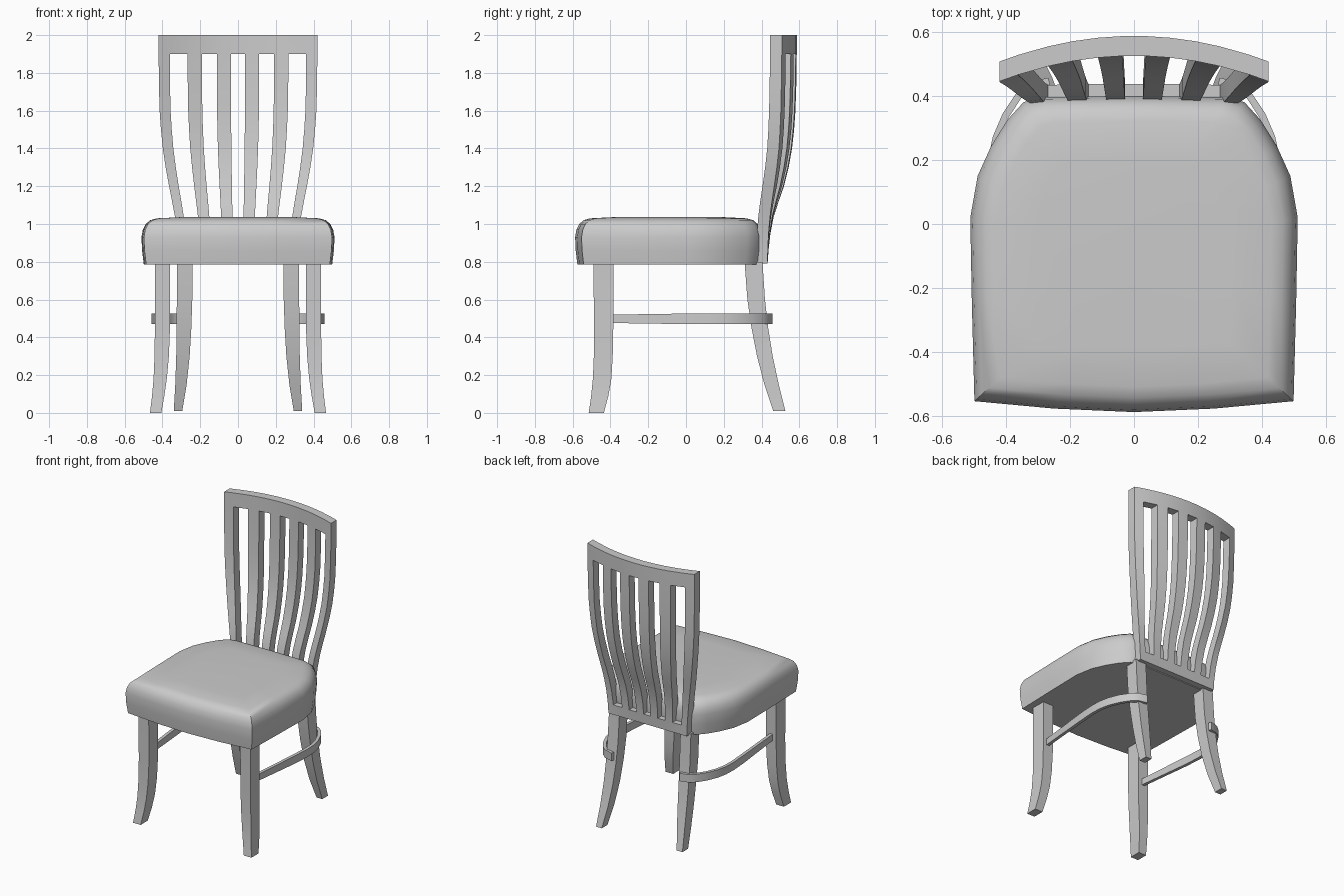
import bpy, bmesh
from mathutils import Vector

if "Cube" in bpy.data.objects:
    bpy.data.objects.remove(bpy.data.objects["Cube"])


def finish(name, bm, mirror=False, angle=0.6):
    bmesh.ops.recalc_face_normals(bm, faces=bm.faces)
    me = bpy.data.meshes.new(name)
    bm.to_mesh(me)
    bm.free()
    ob = bpy.data.objects.new(name, me)
    bpy.context.collection.objects.link(ob)
    if mirror:
        ob.modifiers.new("Mirror", 'MIRROR').use_mirror_merge = False
    bpy.ops.object.select_all(action='DESELECT')
    ob.select_set(True)
    bpy.context.view_layer.objects.active = ob
    bpy.ops.object.shade_smooth_by_angle(angle=angle)
    return ob


def loft(name, rings, mirror=False, angle=0.6):
    """Skin a list of closed rings and cap both ends."""
    bm = bmesh.new()
    vs = [[bm.verts.new(p) for p in ring] for ring in rings]
    n = len(rings[0])
    for a, b in zip(vs, vs[1:]):
        for i in range(n):
            j = (i + 1) % n
            bm.faces.new((a[i], a[j], b[j], b[i]))
    bm.faces.new(vs[0])
    bm.faces.new(vs[-1])
    return finish(name, bm, mirror, angle)


def leg(name, sections):
    rings = [[(x0, y0, z), (x1, y0, z), (x1, y1, z), (x0, y1, z)]
             for z, x0, x1, y0, y1 in sections]
    loft(name, rings, mirror=True)


# Cushioned seat: half outline mirrored, stacked in rings with a soft top edge
half = [(0, -.587), (.25, -.576), (.498, -.553), (.506, -.25), (.511, .02),
        (.488, .15), (.445, .245), (.395, .325), (.345, .38), (.29, .396), (0, .40)]
outline = half + [(-x, y) for x, y in half[-2:0:-1]]
cy = -.09
levels = [(.012, .785), (.003, .86), (0, .93), (.007, .97), (.022, 1.0),
          (.045, 1.02), (.08, 1.03), (.2, 1.036)]
loft("seat", [[(x * (1 - d / .5), cy + (y - cy) * (1 - d / .5), z) for x, y in outline]
              for d, z in levels], angle=0.7)

# Legs: (z, inner x, outer x, front y, rear y)
leg("front_leg", [(.80, .36, .44, -.49, -.385), (.45, .36, .44, -.487, -.385),
                  (.30, .366, .442, -.488, -.388), (.18, .377, .447, -.493, -.395),
                  (.09, .390, .455, -.502, -.411), (0, .406, .466, -.515, -.435)])
leg("rear_leg", [(.80, .24, .322, .31, .405), (.60, .242, .324, .325, .418),
                 (.45, .247, .325, .347, .435), (.30, .256, .327, .376, .459),
                 (.15, .272, .332, .415, .491), (.01, .295, .34, .462, .526)])

# Bent side stretcher: flat band that wraps round the back of the rear leg
path = [Vector(p) for p in [(.40, -.40), (.42, -.2), (.44, 0), (.448, .12), (.445, .2),
                            (.43, .27), (.40, .34), (.36, .40), (.325, .43), (.265, .446)]]
rings = []
for i, p in enumerate(path):
    t = (path[min(i + 1, len(path) - 1)] - path[max(i - 1, 0)]).normalized()
    s = Vector((t.y, -t.x)) * .011
    h = .022 + .006 * min(1, i / 2)
    a, b = p - s, p + s
    rings.append([(a.x, a.y, .498 - h), (b.x, b.y, .498 - h),
                  (b.x, b.y, .498 + h), (a.x, a.y, .498 + h)])
loft("side_stretcher", rings, mirror=True)

# Slatted back: curved grid with openings, thickened backwards
# rows: (z, half width, front y at stile, depth of the bow)
rows = [(.79, .308, .370, 0), (.86, .312, .371, .004), (.95, .321, .375, .010),
        (1.04, .334, .383, .020), (1.12, .349, .393, .036), (1.2, .365, .405, .052),
        (1.3, .383, .419, .063), (1.4, .398, .430, .070), (1.5, .408, .436, .075),
        (1.6, .415, .440, .078), (1.75, .419, .443, .080), (1.9, .42, .445, .080),
        (2.0, .42, .445, .080)]
uh = [.088, .267, .455, .635, .86, 1]
us = [-u for u in reversed(uh)] + uh
bm = bmesh.new()
grid = [[bm.verts.new((u * w, y + bow * (1 - u * u), z)) for u in us]
        for z, w, y, bow in rows]
for r in range(len(rows) - 1):
    for c in range(len(us) - 1):
        if c % 2 == 0 or r in (0, len(rows) - 2):
            bm.faces.new((grid[r][c], grid[r][c + 1], grid[r + 1][c + 1], grid[r + 1][c]))
ext = bmesh.ops.extrude_face_region(bm, geom=bm.faces[:])
bmesh.ops.translate(bm, vec=(0, .062, 0),
                    verts=[g for g in ext["geom"] if isinstance(g, bmesh.types.BMVert)])
finish("slatted_back", bm)
